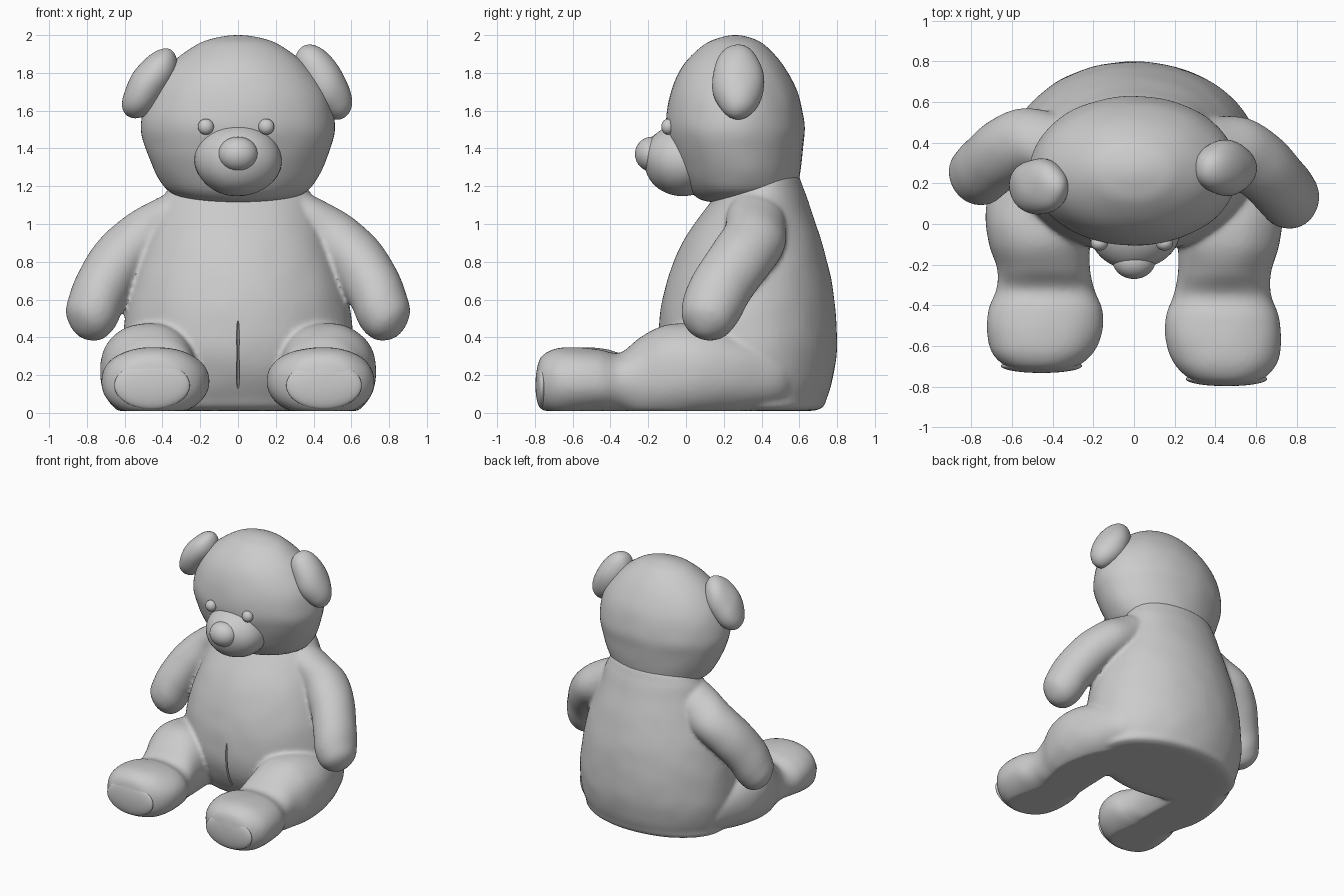
import bpy, bmesh, math
from mathutils import Vector, Matrix, noise

if "Cube" in bpy.data.objects:
    bpy.data.objects.remove(bpy.data.objects["Cube"])

FLOOR = 0.01


def select(*obs):
    bpy.ops.object.select_all(action='DESELECT')
    for ob in obs:
        ob.select_set(True)
    bpy.context.view_layer.objects.active = obs[0]


def finish(ob):
    select(ob)
    bpy.ops.object.shade_smooth_by_angle(angle=math.radians(50))
    return ob


def to_object(name, bm):
    mesh = bpy.data.meshes.new(name)
    bmesh.ops.recalc_face_normals(bm, faces=bm.faces)
    bm.to_mesh(mesh)
    bm.free()
    ob = bpy.data.objects.new(name, mesh)
    bpy.context.collection.objects.link(ob)
    return finish(ob)


def apply_modifier(ob, kind, **settings):
    mod = ob.modifiers.new(kind, kind)
    for key, value in settings.items():
        setattr(mod, key, value)
    select(ob)
    bpy.ops.object.modifier_apply(modifier=mod.name)


def smooth_keys(keys, steps):
    """Spline through (x, y, z, a, b) keys; both ends close to a rounded point."""
    def beyond(k):
        return (*k[:3], -k[3], -k[4])
    pts = [beyond(keys[1])] + list(keys) + [beyond(keys[-2])]
    out = []
    for i in range(1, len(pts) - 2):
        for s in range(steps):
            t = s / steps
            out.append([0.5 * (2 * q + (r - p) * t + (2 * p - 5 * q + 4 * r - w) * t * t
                               + (3 * q - p - 3 * r + w) * t ** 3)
                        for p, q, r, w in zip(*pts[i - 1:i + 3])])
    return out + [list(keys[-1])]


def uneven(co, centre, rough):
    return centre + (co - centre) * (1 + rough * noise.noise(co * 7))


def loft(name, keys, u, v, power=2.0, sides=72, steps=7, rough=0.015):
    """Skin of (super)elliptical sections spanned by u and v, slightly uneven like plush."""
    bm = bmesh.new()
    u, v = Vector(u).normalized(), Vector(v).normalized()
    rings = smooth_keys(keys, steps)

    def place(co, centre):
        co = uneven(co, centre, rough)
        co.z = max(co.z, FLOOR)
        return bm.verts.new(co)

    first = place(Vector(rings[0][:3]), Vector(rings[0][:3]))
    last = place(Vector(rings[-1][:3]), Vector(rings[-1][:3]))
    loops = []
    for x, y, z, a, b in rings[1:-1]:
        c = Vector((x, y, z))
        loop = []
        for k in range(sides):
            t = math.tau * k / sides
            cu, sv = math.cos(t), math.sin(t)
            cu = math.copysign(abs(cu) ** (2 / power), cu)
            sv = math.copysign(abs(sv) ** (2 / power), sv)
            loop.append(place(c + u * a * cu + v * b * sv, c))
        loops.append(loop)
    for k in range(sides):
        n = (k + 1) % sides
        bm.faces.new((first, loops[0][n], loops[0][k]))
        bm.faces.new((last, loops[-1][k], loops[-1][n]))
        for lo, hi in zip(loops, loops[1:]):
            bm.faces.new((lo[k], lo[n], hi[n], hi[k]))
    return to_object(name, bm)


def ball(name, centre, radii, tilt=0.0, rough=0.0):
    bm = bmesh.new()
    m = Matrix.Translation(centre) @ Matrix.Rotation(tilt, 4, 'Y') @ Matrix.Diagonal((*radii, 1))
    bmesh.ops.create_uvsphere(bm, u_segments=48, v_segments=28, radius=1, matrix=m)
    for vert in bm.verts:
        vert.co = uneven(vert.co, Vector(centre), rough)
    return to_object(name, bm)


X, Y, Z = (1, 0, 0), (0, 1, 0), (0, 0, 1)

# torso: (z, front y, back y, half width)
profile = [(0.01, 0.36, 0.36, 0), (0.012, 0.04, 0.68, 0.50), (0.09, -0.05, 0.75, 0.57),
           (0.28, -0.135, 0.795, 0.615), (0.5, -0.14, 0.795, 0.60), (0.7, -0.10, 0.77, 0.56),
           (0.9, -0.02, 0.72, 0.49), (1.05, 0.08, 0.67, 0.43), (1.18, 0.18, 0.625, 0.375),
           (1.28, 0.26, 0.57, 0.28), (1.32, 0.41, 0.41, 0)]
body = [loft("body", [(0, (f + b) / 2, z, w, (b - f) / 2) for z, f, b, w in profile], X, Y, rough=0.007)]

# arms and legs: one set of sections, mirrored with small pose differences
for side, s in (("right", 1), ("left", -1)):
    back = 0 if s == 1 else 1
    arm = [(.18, .40, 1.12, 0, 0), (.26, .39, 1.09, .11, .13), (.37, .375, 1.01, .148, .165),
           (.505, .36, .92, .155, .17), (.63, .28, .80, .155, .17), (.72, .185, .66, .153, .165),
           (.77, .13, .545, .15, .157), (.82, .095, .46, .112, .115), (.845, .08, .415, 0, 0)]
    arm = [(s * x, y + back * 0.12 * max(0, (x - .3) / .5), z, a, b) for x, y, z, a, b in arm]
    u = Vector((s * .77, 0, .64))
    d = Vector((s * .42, -.23, -.5))
    body.append(loft(side + "_arm", arm, u, d.cross(u), sides=48))

    leg = [(.38, .60, .18, 0, 0), (.39, .52, .19, .17, .15), (.42, .30, .21, .255, .22),
           (.465, .08, .22, .265, .25), (.465, -.1, .21, .25, .258), (.445, -.24, .18, .228, .22),
           (.435, -.35, .155, .24, .163), (.435, -.46, .165, .28, .172),
           (.44, -.58, .165, .283, .182), (.45, -.69, .163, .25, .178), (.455, -.765, .16, .175, .14),
           (.455, -.79, .155, .09, .075), (.455, -.797, .155, 0, 0)]
    k = 1 - 0.085 * back
    leg = [(s * x, y * k, z, a, b) for x, y, z, a, b in leg]
    body.append(loft(side + "_leg", leg, X, Z, power=2.2, sides=64))
    ball(side + "_foot_pad", (s * .455, -.762 * k, .145), (.2, .035, .125))

# sew torso and limbs into one soft body
select(*body)
bpy.ops.object.join()
body = body[0]
apply_modifier(body, 'REMESH', mode='VOXEL', voxel_size=0.014)
apply_modifier(body, 'SMOOTH', factor=0.5, iterations=6)

# belly seam cut into the front
seam = loft("seam_cutter", [(0, -0.08, 0.13, 0, 0), (0, -0.09, 0.15, .007, .02),
                            (0, -0.13, 0.28, .007, .02), (0, -0.142, 0.4, .007, .02),
                            (0, -0.14, 0.46, .006, .014), (0, -0.138, 0.49, 0, 0)],
            X, Y, sides=12, steps=4, rough=0)
apply_modifier(body, 'BOOLEAN', operation='DIFFERENCE', object=seam, solver='EXACT')
bpy.data.objects.remove(seam)
finish(body)

# head
loft("head", [(0, .28, 1.11, 0, 0), (0, .29, 1.12, .2, .18), (0, .305, 1.16, .345, .27),
              (0, .29, 1.25, .425, .31), (0, .27, 1.4, .49, .35), (0, .26, 1.53, .512, .367),
              (0, .255, 1.7, .468, .335), (0, .25, 1.84, .365, .265), (0, .255, 1.945, .225, .165),
              (0, .26, 1.985, .12, .085), (0, .26, 2.0, 0, 0)], X, Y, rough=0.01)

# face
ball("muzzle", (0, -0.015, 1.34), (0.23, 0.21, 0.192), rough=0.02)
ball("nose", (0, -0.18, 1.37), (0.105, 0.09, 0.092))
ball("right_eye", (0.15, -0.095, 1.515), (0.042, 0.036, 0.042))
ball("left_eye", (-0.17, -0.095, 1.515), (0.042, 0.036, 0.042))

# ears: tilted pads, the left one set slightly further forward
ball("right_ear", (0.448, 0.275, 1.752), (0.115, 0.138, 0.22), -0.56, rough=0.06)
ball("left_ear", (-0.468, 0.188, 1.745), (0.105, 0.138, 0.205), 0.56, rough=0.08)
